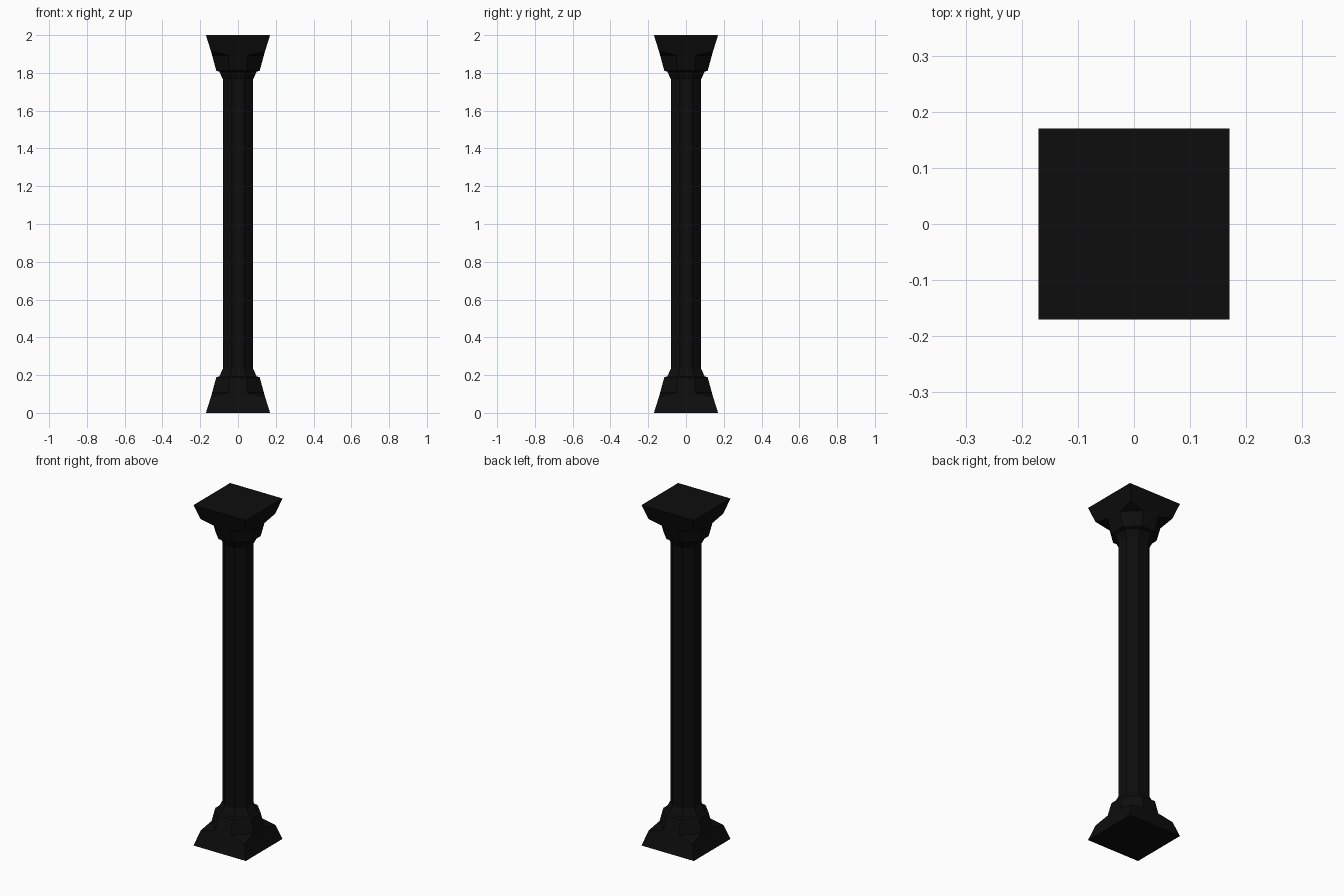
import bpy, bmesh

if "Cube" in bpy.data.objects:
    bpy.data.objects.remove(bpy.data.objects["Cube"])

# One flat near-black colour
black = bpy.data.materials.new("black_stone")
black.diffuse_color = (0.004, 0.004, 0.004, 1)
black.use_nodes = True
black.node_tree.nodes["Principled BSDF"].inputs["Base Color"].default_value = black.diffuse_color

HEIGHT = 2.0


def ring_points(a, k, z):
    """Square of half width a with corners cut so each side is 2k long."""
    return [(a, -k, z), (a, k, z), (k, a, z), (-k, a, z),
            (-a, k, z), (-a, -k, z), (-k, -a, z), (k, -a, z)]


def loft(name, rings):
    bm = bmesh.new()
    loops = [[bm.verts.new(p) for p in ring_points(*r)] for r in rings]
    for lo, hi in zip(loops, loops[1:]):
        for i in range(8):
            j = (i + 1) % 8
            bm.faces.new((lo[i], lo[j], hi[j], hi[i]))
    bm.faces.new(loops[0])
    bm.faces.new(loops[-1])
    # Square rings have doubled corners: weld them
    bmesh.ops.remove_doubles(bm, verts=bm.verts, dist=1e-5)
    bmesh.ops.recalc_face_normals(bm, faces=bm.faces)
    mesh = bpy.data.meshes.new(name)
    bm.to_mesh(mesh)
    bm.free()
    mesh.materials.append(black)
    obj = bpy.data.objects.new(name, mesh)
    bpy.context.collection.objects.link(obj)
    return obj


# Half width, half side length, height: square plinth, chamfered block, collar
foot = [
    (0.17, 0.17, 0.0),
    (0.143, 0.143, 0.085),
    (0.137, 0.05, 0.107),
    (0.115, 0.046, 0.188),
    (0.099, 0.041, 0.194),
    (0.079, 0.033, 0.235),
]

# Base, and the same shape upside down as capital
loft("base", foot)
loft("capital", [(a, k, HEIGHT - z) for a, k, z in foot])

# Octagonal shaft
loft("shaft", [(0.079, 0.033, 0.235), (0.079, 0.033, HEIGHT - 0.235)])
